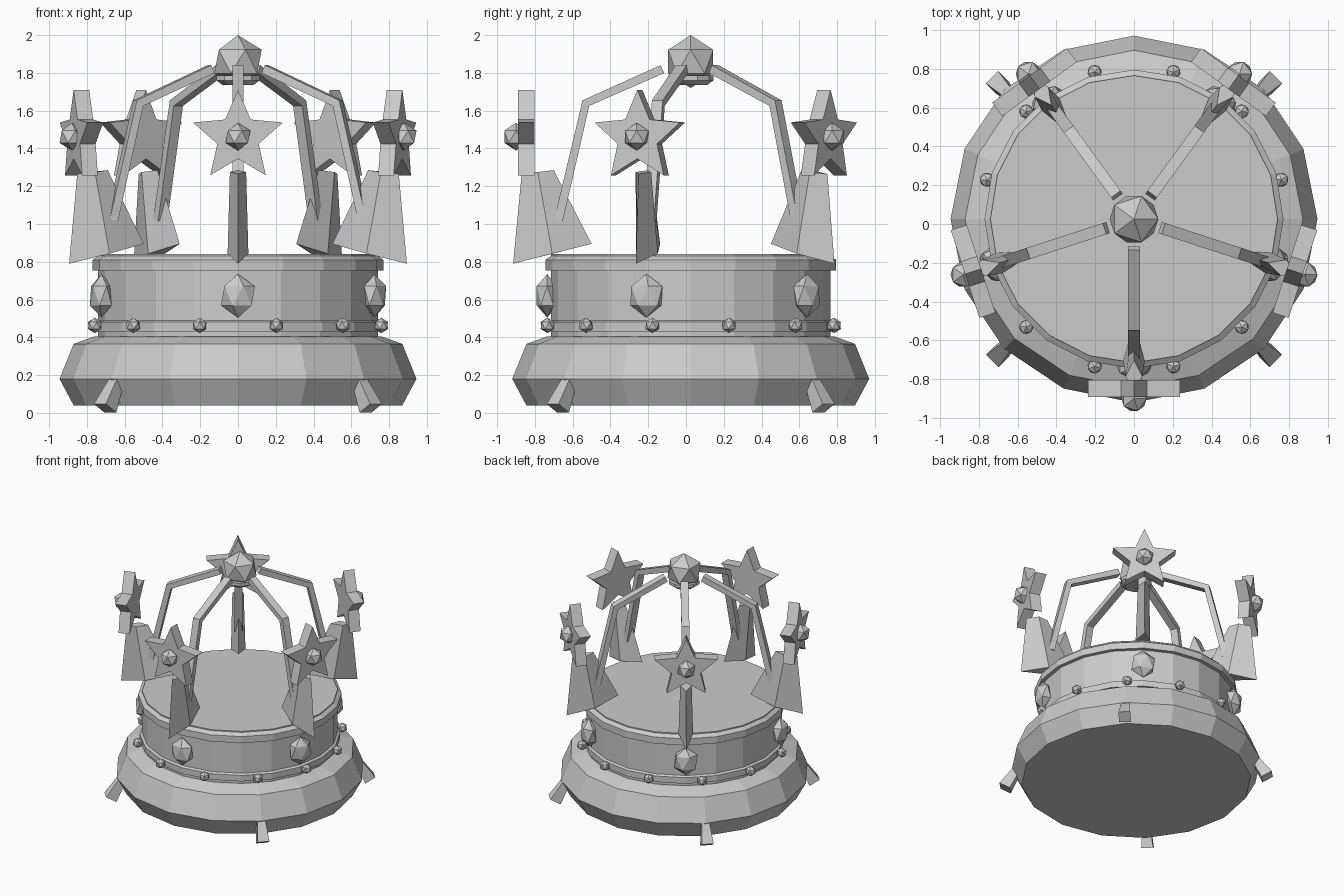
import bpy, bmesh
from math import sin, cos, pi, radians
from mathutils import Vector, Matrix

if "Cube" in bpy.data.objects:
    bpy.data.objects.remove(bpy.data.objects["Cube"])

CY = 0.025  # crown axis in y
grey = bpy.data.materials.new("plain_grey")
grey.use_nodes = True
GREY = (0.6, 0.6, 0.6, 1)
grey.diffuse_color = GREY
grey.node_tree.nodes["Principled BSDF"].inputs["Base Color"].default_value = GREY


def finish(name, bm, angle=0.0):
    """Parts are made facing -y on the axis, then turned about z."""
    bmesh.ops.recalc_face_normals(bm, faces=bm.faces)
    bm.transform(Matrix.Translation((0, CY, 0)) @ Matrix.Rotation(angle, 4, 'Z'))
    me = bpy.data.meshes.new(name)
    bm.to_mesh(me)
    bm.free()
    me.materials.append(grey)
    ob = bpy.data.objects.new(name, me)
    bpy.context.collection.objects.link(ob)
    return ob


def skin(name, rings, angle=0.0):
    """Closed solid through a list of equal-length rings of points."""
    bm = bmesh.new()
    loops = [[bm.verts.new(p) for p in ring] for ring in rings]
    n = len(loops[0])
    for a, b in zip(loops, loops[1:]):
        for i in range(n):
            j = (i + 1) % n
            bm.faces.new((a[i], a[j], b[j], b[i]))
    bm.faces.new(loops[0])
    bm.faces.new(loops[-1])
    return finish(name, bm, angle)


def lathe(name, profile, sides):
    ring = lambda r, z: [(r * sin(2 * pi * i / sides), -r * cos(2 * pi * i / sides), z)
                         for i in range(sides)]
    return skin(name, [ring(r, z) for r, z in profile])


def gem(name, radius, z, scale, angle=0.0):
    bm = bmesh.new()
    bmesh.ops.create_icosphere(bm, subdivisions=1, radius=1)
    bm.transform(Matrix.Translation((0, -radius, z)) @ Matrix.Diagonal((*scale, 1)))
    return finish(name, bm, angle)


def box_ring(r, z, direction, half_wide, half_deep):
    """Rectangle around a point of the (radius, height) plane, square to direction."""
    d = Vector(direction).normalized()
    n = Vector((-d.y, d.x)) * half_deep
    return [(sx * half_wide, -(r + sd * n.x), z + sd * n.y)
            for sx, sd in ((-1, -1), (1, -1), (1, 1), (-1, 1))]


# Base and band
lathe("base", [(0.87, 0.04), (0.945, 0.18), (0.87, 0.365), (0.76, 0.405)], 16)
lathe("band", [(0.74, 0.38), (0.74, 0.84)], 20)
lathe("upper_rim", [(0.74, 0.755), (0.77, 0.755), (0.77, 0.81), (0.73, 0.838)], 20)
lathe("lower_rim", [(0.74, 0.43), (0.758, 0.43), (0.758, 0.48), (0.74, 0.49)], 20)

# Feet
for k in range(4):
    axis = (0.1, -0.17)
    skin(f"foot_{k + 1}", [box_ring(0.89, 0.2, axis, 0.026, 0.026),
                           box_ring(0.995, 0.025, axis, 0.045, 0.045)], radians(45 + 90 * k))

# Studs around the band
for k in range(12):
    gem(f"stud_{k + 1}", 0.785, 0.463, (0.041,) * 3, radians(15 + 30 * k))

# Five repeated points with jewel, fin, star and arch
for k in range(5):
    a = radians(72 * k)
    gem(f"band_jewel_{k + 1}", 0.76, 0.62, (0.1, 0.065, 0.115), a)

    # Fin: tapered diamond section leaning outward
    skin(f"fin_{k + 1}", [
        [(0, -0.94, 0.79), (0.055, -0.733, 0.843), (0, -0.525, 0.895), (-0.055, -0.733, 0.843)],
        [(0, -0.895, 1.265), (0.043, -0.81, 1.275), (0, -0.725, 1.285), (-0.043, -0.81, 1.275)],
    ], a)

    # Star with a stud on its face
    star = [((0.25, 0.115)[i % 2] * sin(pi * i / 5), (0.25, 0.115)[i % 2] * cos(pi * i / 5))
            for i in range(10)]
    skin(f"star_{k + 1}", [[(x, -r, 1.46 + z) for x, z in star] for r in (0.828, 0.915)], a)
    gem(f"star_jewel_{k + 1}", 0.925, 1.462, (0.073,) * 3, a)

    # Arch: bent bar rising from the fin to the orb
    path = [Vector(p) for p in ((0.7, 1.02), (0.555, 1.64), (0.15, 1.82))]
    low, high = (path[1] - path[0]).normalized(), (path[2] - path[1]).normalized()
    skin(f"arch_{k + 1}", [box_ring(*p, d, 0.03, 0.023)
                           for p, d in zip(path, (low, low + high, high))], a)

# Orb and its collar
gem("orb", 0, 1.86, (0.14,) * 3)
lathe("orb_collar", [(0.085, 1.735), (0.12, 1.76), (0.12, 1.785)], 10)
